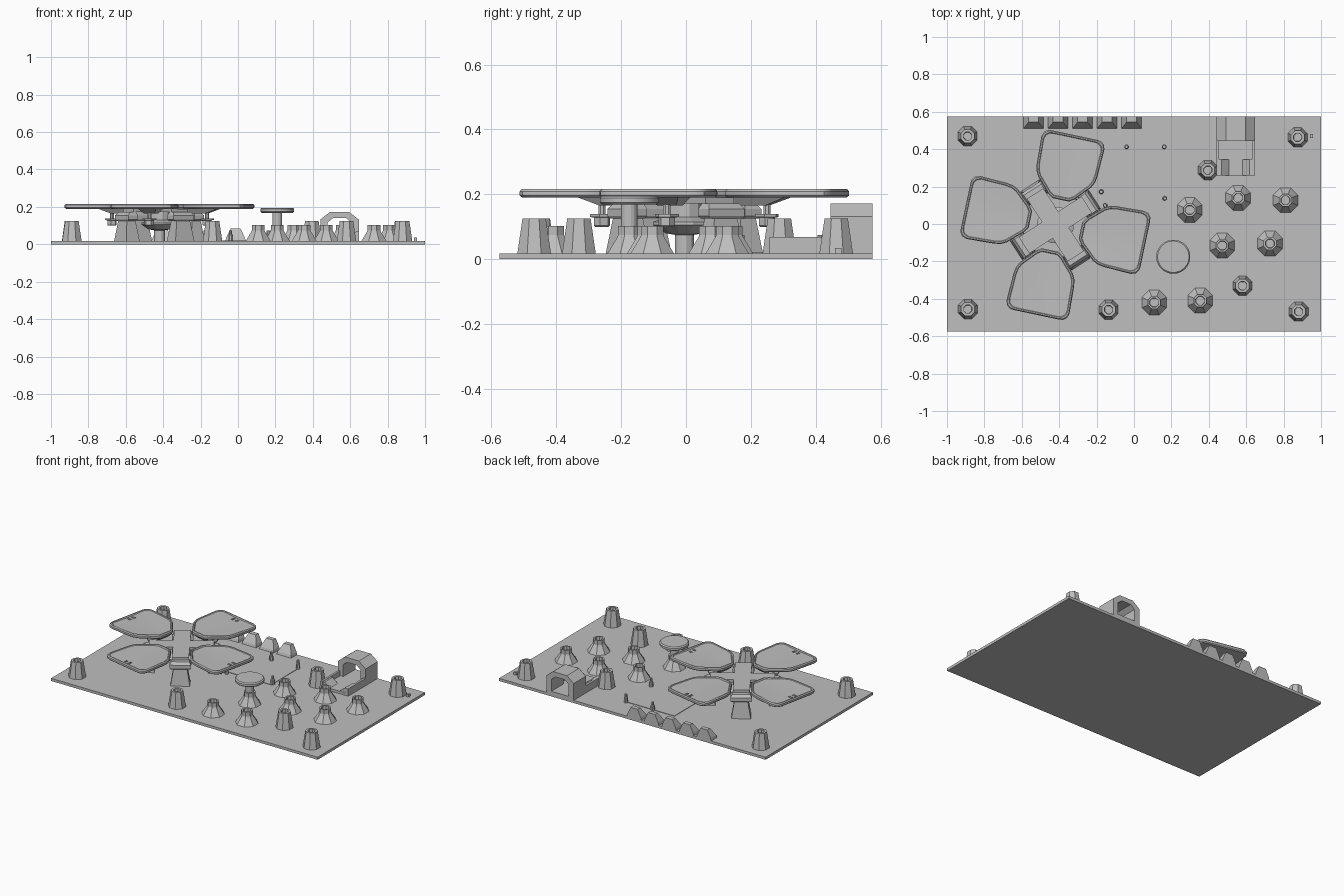
import bpy, bmesh, math
from mathutils import Matrix, Vector

if "Cube" in bpy.data.objects:
    bpy.data.objects.remove(bpy.data.objects["Cube"])

grey = bpy.data.materials.new("light_grey")
grey.diffuse_color = (0.52, 0.52, 0.52, 1)
grey.use_nodes = True
grey.node_tree.nodes["Principled BSDF"].inputs["Base Color"].default_value = grey.diffuse_color
BASE = 0.018                       # top of the playfield board
HUB = Vector((-0.42, -0.005, 0))   # centre of the four-pad assembly
TURN = math.radians(-12)


def finish(name, bm, loc=(0, 0, 0), rot=0.0):
    bmesh.ops.recalc_face_normals(bm, faces=bm.faces)
    me = bpy.data.meshes.new(name)
    bm.to_mesh(me)
    bm.free()
    me.materials.append(grey)
    ob = bpy.data.objects.new(name, me)
    ob.matrix_world = Matrix.Translation(loc) @ Matrix.Rotation(rot, 4, 'Z')
    bpy.context.collection.objects.link(ob)
    return ob


def loft(name, rings, loc=(0, 0, 0), rot=0.0):
    """Skin a stack of equal-length rings and cap both ends."""
    bm = bmesh.new()
    vs = [[bm.verts.new(p) for p in r] for r in rings]
    n = len(rings[0])
    for a, b in zip(vs, vs[1:]):
        for i in range(n):
            j = (i + 1) % n
            bm.faces.new((a[i], a[j], b[j], b[i]))
    bm.faces.new(vs[0][::-1])
    bm.faces.new(vs[-1])
    return finish(name, bm, loc, rot)


def lathe(name, profile, loc, n=8, rot=0.0):
    rings = [[(r * math.cos((i + .5) * 2 * math.pi / n), r * math.sin((i + .5) * 2 * math.pi / n), z)
              for i in range(n)] for r, z in profile]
    return loft(name, rings, loc, rot)


def rect(x0, x1, y0, y1, z):
    return [(x0, y0, z), (x1, y0, z), (x1, y1, z), (x0, y1, z)]


def box(name, x0, x1, y0, y1, z0, z1, loc=(0, 0, 0), rot=0.0):
    return loft(name, [rect(x0, x1, y0, y1, z0), rect(x0, x1, y0, y1, z1)], loc, rot)


def around(r, ang, z=0):
    return HUB + Vector((r * math.cos(ang), r * math.sin(ang), z))


# Board and thin raised sheet with pegs
box("board", -1, 1, -0.575, 0.575, 0, BASE)
box("thin_sheet", -0.2, 0.165, 0.12, 0.41, BASE, BASE + 0.003)
for x, y in [(-0.04, 0.413), (0.162, 0.413), (0.165, 0.137), (-0.175, 0.172), (-0.155, 0.1)]:
    lathe("peg", [(0.013, BASE), (0.013, 0.05), (0.009, 0.055), (0.009, 0.075)], (x, y, 0))
box("small_block", 0.94, 0.958, 0.46, 0.48, BASE, 0.035)

# Tall octagonal posts with a hollow top
for x, y in [(-0.89, 0.47), (0.875, 0.463), (-0.888, -0.455), (0.88, -0.468),
             (-0.136, -0.458), (0.395, 0.288), (0.58, -0.33)]:
    lathe("post", [(0.056, BASE), (0.039, 0.125), (0.024, 0.125), (0.022, 0.075)], (x, y, 0))

# Flared octagonal bumpers
for x, y in [(0.298, 0.075), (0.557, 0.14), (0.81, 0.127), (0.472, -0.115), (0.727, -0.104),
             (0.108, -0.42), (0.354, -0.41), (0.21, -0.175)]:
    lathe("bumper", [(0.072, BASE), (0.041, 0.066), (0.037, 0.074), (0.037, 0.103),
                     (0.026, 0.103), (0.024, 0.07)], (x, y, 0))

# Round button floating on its stalk
lathe("button_stalk", [(0.026, 0.1), (0.026, 0.17)], (0.21, -0.175, 0), 16)
cap = lathe("button_cap", [(0.084, 0.168), (0.091, 0.174), (0.091, 0.188), (0.084, 0.195)],
            (0.21, -0.175, 0), 40)

# Row of wedge blocks along the back edge
for i in range(5):
    x = -0.537 + i * 0.131
    loft("back_wedge", [rect(-0.054, 0.054, 0.51, 0.575, BASE),
                        rect(-0.05, 0.05, 0.515, 0.575, 0.035),
                        rect(-0.026, 0.026, 0.545, 0.575, 0.085)], (x, 0, 0))

# Housing: chamfered tunnel, low tray walls and inner ramps
CX = 0.543
outer = [(-0.103, BASE), (-0.103, 0.132), (-0.052, 0.172), (0.052, 0.172), (0.103, 0.132), (0.103, BASE)]
inner = [(-0.065, BASE), (-0.065, 0.115), (-0.035, 0.14), (0.035, 0.14), (0.065, 0.115), (0.065, BASE)]
bm = bmesh.new()
vs = {(k, y): [bm.verts.new((px, y, pz)) for px, pz in prof]
      for k, prof in (("o", outer), ("i", inner)) for y in (0.445, 0.575)}
f, b = 0.445, 0.575
for i in range(5):
    for p, q in ((("o", f), ("o", b)), (("i", f), ("i", b)), (("o", f), ("i", f)), (("o", b), ("i", b))):
        bm.faces.new((vs[p][i], vs[p][i + 1], vs[q][i + 1], vs[q][i]))
finish("tunnel", bm, (CX, 0, 0))
box("tray_floor", -0.103, 0.103, 0.258, 0.575, BASE, 0.035, (CX, 0, 0))
for s in (-1, 1):
    x0, x1 = sorted((s * 0.103, s * 0.088))
    box("tray_wall", x0, x1, 0.258, 0.445, BASE, 0.068, (CX, 0, 0))
    loft("tray_ramp", [[(s * 0.088, y, 0.03), (s * 0.03, y, 0.03), (s * 0.075, y, 0.066), (s * 0.088, y, 0.066)]
                       for y in (0.26, 0.345)], (CX, 0, 0))

# Pad outline (half), mirrored across its own axis
half = [(0.137, 0.045), (0.155, 0.072), (0.235, 0.145), (0.265, 0.16), (0.30, 0.166),
        (0.45, 0.172), (0.475, 0.163), (0.488, 0.145), (0.491, 0.125)]
outline = [(u, -v) for u, v in half] + [(u, v) for u, v in reversed(half)]


def ring(s, z):
    return [(0.325 + (u - 0.325) * s, v * s, z) for u, v in outline]


def build_pad(ang):
    rings = [ring(0.96, 0.19), ring(1, 0.196), ring(1, 0.209), ring(0.97, 0.216), ring(0.93, 0.216)]
    # shallow V-shaped dish in the top
    lip = [(x, y, 0.213 - 0.006 * (1 - abs(y) / 0.172)) for x, y, z in ring(0.91, 0)]
    ob = loft("pad", rings + [lip], HUB, ang)
    bm = bmesh.new()
    bm.from_mesh(ob.data)
    top = [fc for fc in bm.faces if len(fc.verts) > 4 and fc.calc_center_median().z > 0.205]
    geom = top + [e for fc in top for e in fc.edges] + [v for fc in top for v in fc.verts]
    bmesh.ops.bisect_plane(bm, geom=list(dict.fromkeys(geom)), plane_co=(0, 0, 0), plane_no=(0, 1, 0))
    for v in bm.verts:
        if abs(v.co.y) < 1e-5 and 0.2 < v.co.z < 0.2135:
            v.co.z = 0.207
    bm.to_mesh(ob.data)
    bm.free()
    return ob


pads = []
for k in range(4):
    a = TURN + k * math.pi / 2
    pads.append(build_pad(a))
    # slots near the outer end of the pad
    for v in (-0.022, -0.012, 0.012, 0.022):
        box("pad_slot", 0.438, 0.462, v - 0.002, v + 0.002, 0.205, 0.2105, HUB, a)
    # bracket, shaft and knob under the pad
    loft("pad_bracket", [rect(0.17, 0.26, -0.03, 0.03, 0.165), rect(0.14, 0.33, -0.05, 0.05, 0.192)], HUB, a)
    p = around(0.26, a)
    lathe("knob_shaft", [(0.012, 0.13), (0.012, 0.17)], p, 8)
    lathe("knob", [(0.022, 0.10), (0.026, 0.104), (0.026, 0.128), (0.038, 0.13), (0.038, 0.139)], p, 6, a)
    # diagonal arm, end bar and leg between the pads
    d = a + math.pi / 4
    box("cross_arm", 0.0, 0.2, -0.052, 0.052, 0.172, 0.19, HUB, d)
    loft("arm_end", [rect(0.185, 0.235, -0.06, 0.06, 0.125), rect(0.18, 0.24, -0.066, 0.066, 0.133),
                     rect(0.18, 0.24, -0.066, 0.066, 0.155), rect(0.185, 0.225, -0.055, 0.055, 0.172)], HUB, d)
    loft("leg", [rect(0.165, 0.25, -0.06, 0.06, BASE), rect(0.18, 0.235, -0.042, 0.042, 0.127)], HUB, d)

# Central hub under the cross
lathe("hub_cone", [(0.03, BASE), (0.03, 0.075), (0.06, 0.08), (0.1, 0.105), (0.1, 0.115),
                   (0.06, 0.13), (0.06, 0.173)], HUB, 12)

# Smooth rounded pads and button, crisp everything else
bpy.ops.object.select_all(action='DESELECT')
for ob in pads + [cap]:
    ob.select_set(True)
bpy.context.view_layer.objects.active = cap
bpy.ops.object.shade_smooth_by_angle(angle=math.radians(30))
